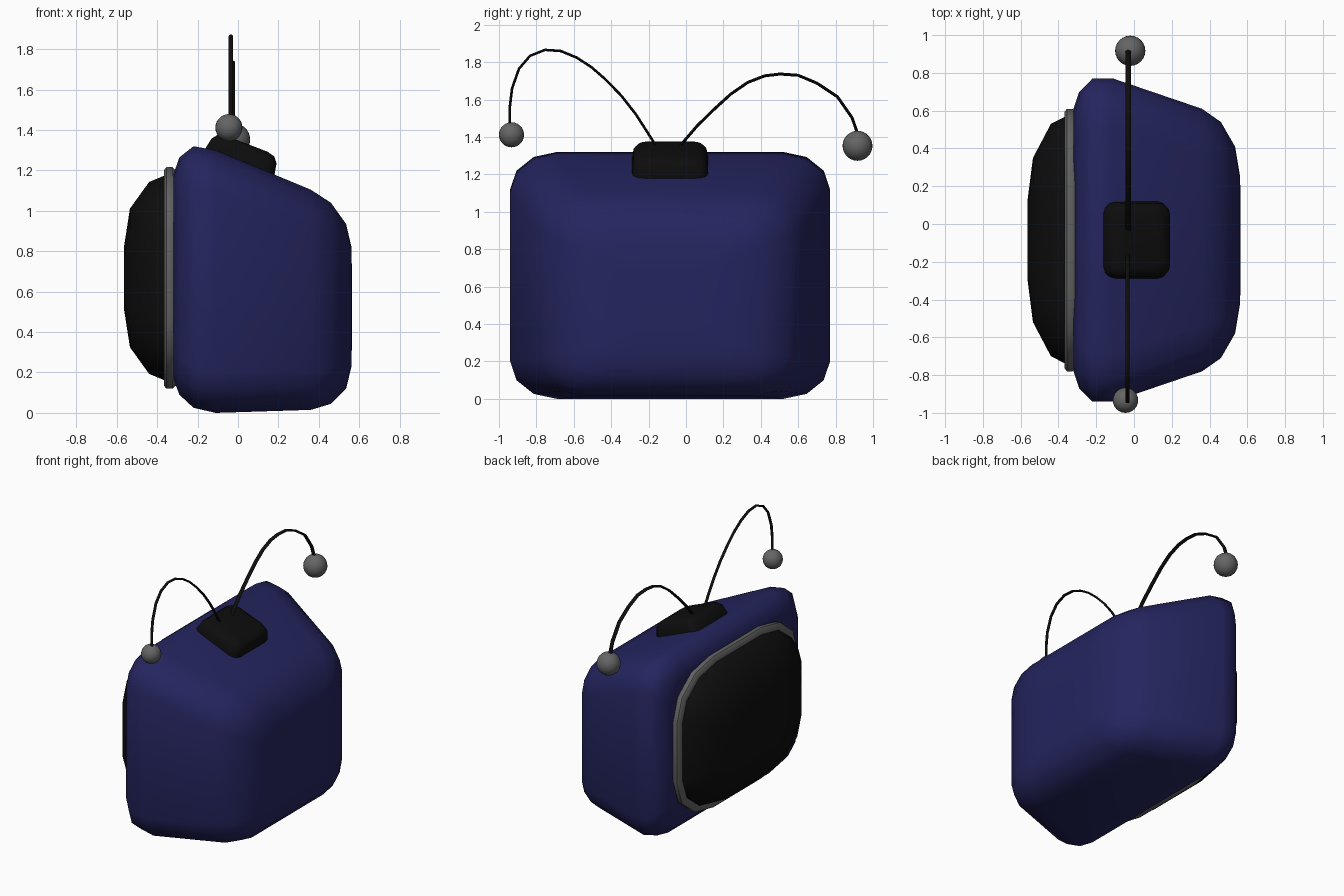
import bpy, bmesh, math
from mathutils import Matrix, Vector

if "Cube" in bpy.data.objects:
    bpy.data.objects.remove(bpy.data.objects["Cube"])


def material(name, rgb):
    m = bpy.data.materials.new(name)
    m.diffuse_color = (*rgb, 1)
    m.use_nodes = True
    m.node_tree.nodes["Principled BSDF"].inputs["Base Color"].default_value = m.diffuse_color
    return m


NAVY = material("navy", (0.018, 0.018, 0.115))
BLACK = material("black", (0.004, 0.004, 0.004))
GREY = material("grey", (0.13, 0.13, 0.13))


def rounded_ring(u0, u1, v0, v1, ru, rv, seg=3):
    """Rounded rectangle outline, counter-clockwise."""
    pts = []
    corners = [(u1 - ru, v1 - rv), (u0 + ru, v1 - rv), (u0 + ru, v0 + rv), (u1 - ru, v0 + rv)]
    for k, (cu, cv) in enumerate(corners):
        for i in range(seg + 1):
            a = math.pi / 2 * (k + i / seg)
            pts.append((cu + ru * math.cos(a), cv + rv * math.sin(a)))
    return pts


def loft(name, rings, mat, angle=None):
    """Skin a list of equal-length point rings and cap both ends."""
    bm = bmesh.new()
    loops = [[bm.verts.new(p) for p in r] for r in rings]
    n = len(loops[0])
    for a, b in zip(loops, loops[1:]):
        for i in range(n):
            j = (i + 1) % n
            bm.faces.new((a[i], a[j], b[j], b[i]))
    bm.faces.new(loops[0][::-1])
    bm.faces.new(loops[-1])
    bmesh.ops.recalc_face_normals(bm, faces=bm.faces)
    me = bpy.data.meshes.new(name)
    bm.to_mesh(me)
    bm.free()
    me.materials.append(mat)
    ob = bpy.data.objects.new(name, me)
    bpy.context.collection.objects.link(ob)
    smooth(ob, angle)
    return ob


def smooth(ob, angle=None):
    bpy.ops.object.select_all(action='DESELECT')
    ob.select_set(True)
    bpy.context.view_layer.objects.active = ob
    if angle:
        bpy.ops.object.shade_smooth_by_angle(angle=math.radians(angle))
    else:
        bpy.ops.object.shade_smooth()


def x_rings(sections):
    """Sections are (x, y0, y1, z0, z1, corner_y, corner_z)."""
    return [[(s[0], u, v) for u, v in rounded_ring(*s[1:])] for s in sections]


# Cabinet: full size at the screen side, tapering towards +x
loft("cabinet", x_rings([
    (-0.30, -0.60, 0.43, 0.30, 1.02, 0.15, 0.12),
    (-0.32, -0.78, 0.61, 0.17, 1.18, 0.17, 0.14),
    (-0.29, -0.87, 0.70, 0.09, 1.265, 0.22, 0.18),
    (-0.22, -0.94, 0.77, 0.025, 1.32, 0.25, 0.20),
    (-0.11, -0.94, 0.77, 0.00, 1.30, 0.25, 0.20),
    (0.36, -0.78, 0.61, 0.015, 1.105, 0.24, 0.20),
    (0.46, -0.71, 0.54, 0.045, 1.04, 0.21, 0.18),
    (0.535, -0.58, 0.41, 0.12, 0.935, 0.15, 0.13),
    (0.562, -0.42, 0.25, 0.23, 0.82, 0.09, 0.08),
    (0.564, -0.25, 0.08, 0.38, 0.67, 0.05, 0.05),
]), NAVY)


# Screen frame and bulging screen
def screen_section(x, hy, hz):
    return (x, -0.085 - hy, -0.085 + hy, 0.668 - hz, 0.668 + hz, hy * 0.6, hz * 0.6)


loft("screen_frame", x_rings([screen_section(*s) for s in [
    (-0.26, 0.66, 0.51), (-0.31, 0.68, 0.535), (-0.325, 0.695, 0.548),
    (-0.355, 0.695, 0.548), (-0.367, 0.68, 0.533), (-0.367, 0.64, 0.495)]]), GREY, 50)
loft("screen", x_rings([screen_section(*s) for s in [
    (-0.35, 0.655, 0.507), (-0.368, 0.652, 0.505), (-0.44, 0.615, 0.475),
    (-0.535, 0.435, 0.343), (-0.565, 0.20, 0.15)]]), BLACK)

# Antenna base: rounded block lying on the sloping top
tilt = Matrix.Translation((0.012, -0.085, 1.25)) @ Matrix.Rotation(math.radians(21), 4, 'Y')
base = []
for h, hx, hy, r in [(-0.06, 0.185, 0.204, 0.06), (0.0, 0.182, 0.203, 0.06),
                     (0.05, 0.172, 0.195, 0.06), (0.078, 0.15, 0.175, 0.06),
                     (0.088, 0.11, 0.135, 0.04)]:
    base.append([tilt @ Vector((u, v, h)) for u, v in rounded_ring(-hx, hx, -hy, hy, r, r)])
loft("antenna_base", base, BLACK, 60)


# Antennas: flattened rods swept along an arc in the yz plane, with end balls
def antenna(side, path, x, wide, thin, ball_at, radius):
    pts = [Vector((x, y, z)) for y, z in path]
    rings = []
    for i, p in enumerate(pts):
        t = (pts[min(i + 1, len(pts) - 1)] - pts[max(i - 1, 0)]).normalized()
        n = t.cross(Vector((1, 0, 0)))
        rings.append([p + Vector((wide * math.cos(a), 0, 0)) + n * thin * math.sin(a)
                      for a in [math.pi / 4 * k for k in range(8)]])
    loft(side + "_antenna", rings, BLACK, 50)
    bpy.ops.mesh.primitive_uv_sphere_add(segments=24, ring_count=14, radius=radius, location=ball_at)
    ball = bpy.context.object
    ball.name = side + "_antenna_ball"
    ball.data.materials.append(GREY)
    smooth(ball)


antenna("back", [(-0.08, 1.29), (-0.03, 1.355), (0.06, 1.46), (0.155, 1.553), (0.24, 1.63),
                 (0.33, 1.692), (0.42, 1.727), (0.503, 1.737), (0.60, 1.73), (0.70, 1.688),
                 (0.81, 1.615), (0.888, 1.503), (0.914, 1.428), (0.917, 1.36)],
        -0.03, 0.015, 0.008, (-0.02, 0.917, 1.353), 0.08)
antenna("front", [(-0.12, 1.29), (-0.16, 1.353), (-0.267, 1.52), (-0.345, 1.62), (-0.428, 1.706),
                  (-0.505, 1.773), (-0.583, 1.824), (-0.67, 1.86), (-0.754, 1.866),
                  (-0.834, 1.834), (-0.893, 1.765), (-0.93, 1.66), (-0.942, 1.56), (-0.941, 1.42)],
        -0.035, 0.011, 0.007, (-0.045, -0.933, 1.412), 0.067)
